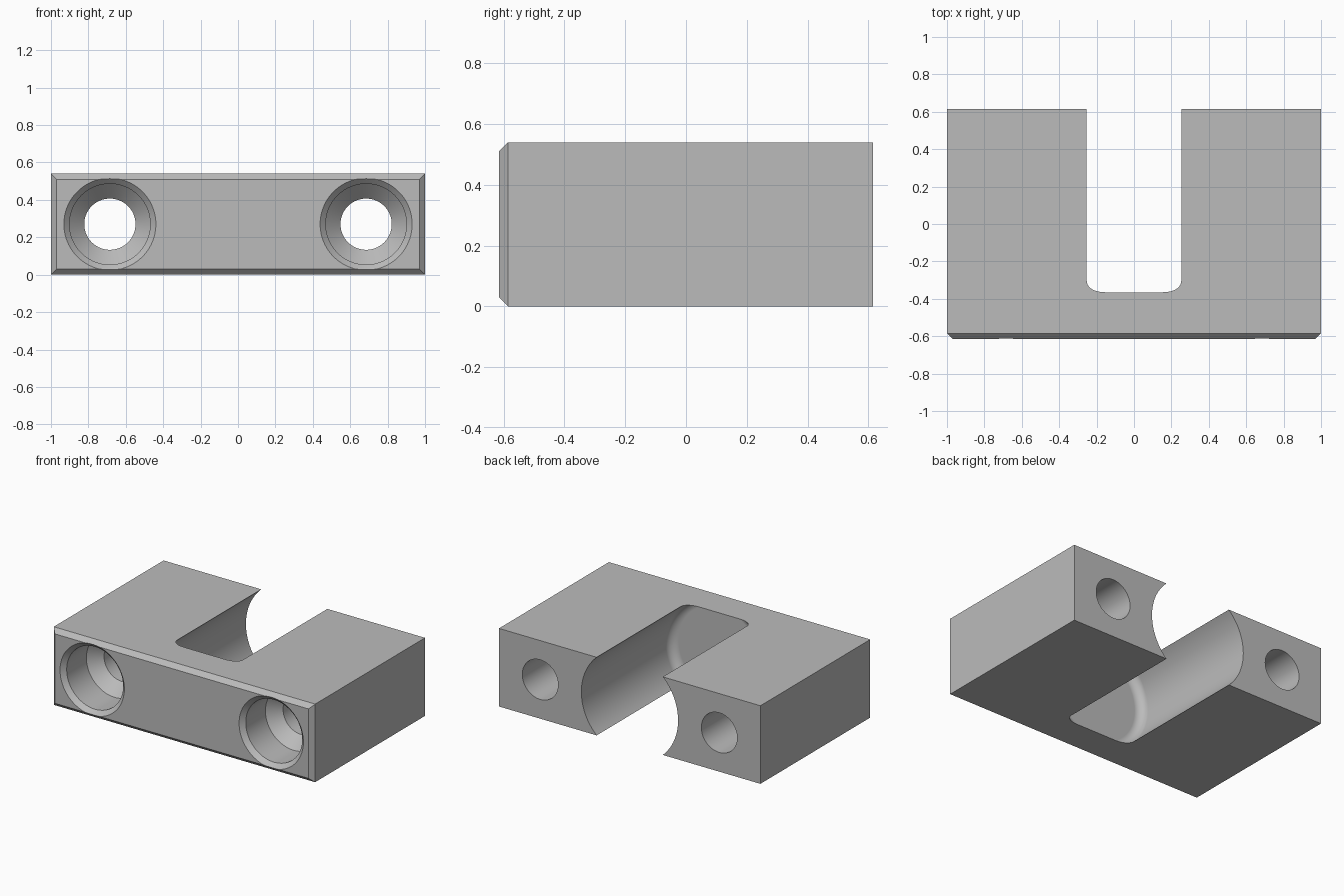
import bpy, bmesh, math
from mathutils import Matrix, Vector

if "Cube" in bpy.data.objects:
    bpy.data.objects.remove(bpy.data.objects["Cube"], do_unlink=True)

HEIGHT, HALF_DEPTH, CHAMFER = 0.54, 0.615, 0.03
MID = HEIGHT / 2
FRONT = -HALF_DEPTH

grey = bpy.data.materials.new("plain grey")
grey.use_nodes = True
grey.diffuse_color = (0.5, 0.5, 0.5, 1)
grey.node_tree.nodes["Principled BSDF"].inputs["Base Color"].default_value = (0.5, 0.5, 0.5, 1)


def make_object(name, bm):
    bmesh.ops.recalc_face_normals(bm, faces=bm.faces)
    mesh = bpy.data.meshes.new(name)
    bm.to_mesh(mesh)
    bm.free()
    mesh.materials.append(grey)
    obj = bpy.data.objects.new(name, mesh)
    bpy.context.collection.objects.link(obj)
    return obj


def lathe_cutter(name, x, profile, sides=96):
    """Closed solid turned about a front-to-back axis; profile is (radius, y)."""
    bm = bmesh.new()
    rings = []
    for radius, y in profile:
        rings.append([bm.verts.new((x + radius * math.cos(math.tau * i / sides), y,
                                    MID + radius * math.sin(math.tau * i / sides)))
                      for i in range(sides)])
    for a, b in zip(rings, rings[1:]):
        for i in range(sides):
            j = (i + 1) % sides
            bm.faces.new((a[i], a[j], b[j], b[i]))
    bm.faces.new(rings[0])
    bm.faces.new(rings[-1])
    obj = make_object(name, bm)
    obj.hide_render = True
    return obj


# Block with the front face chamfered all round
bm = bmesh.new()
bmesh.ops.create_cube(bm, size=1, matrix=Matrix.Translation((0, 0, MID))
                      @ Matrix.Diagonal(Vector((2, 2 * HALF_DEPTH, HEIGHT, 1))))
front_edges = [e for e in bm.edges if all(v.co.y < FRONT + 0.01 for v in e.verts)]
bmesh.ops.bevel(bm, geom=front_edges, offset=CHAMFER, segments=1, affect='EDGES')
block = make_object("mounting_block", bm)

# Round channel open to the back, with a filleted end
BORE, FILLET, END, STEPS = 0.37, 0.06, -0.365, 10
channel = []
for i in range(STEPS + 1):
    a = math.pi / 2 * i / STEPS
    channel.append((BORE - FILLET + FILLET * math.sin(a), END + FILLET - FILLET * math.cos(a)))
channel.append((BORE, HALF_DEPTH + 0.1))
cutters = [lathe_cutter("channel_cutter", 0, channel)]

# Bolt holes: chamfered mouth, counterbore, conical seat, through hole
hole = [(0.266, FRONT - 0.02), (0.216, FRONT + CHAMFER), (0.216, -0.37),
        (0.137, -0.29), (0.137, HALF_DEPTH + 0.1)]
for side, x in (("right", -0.685), ("left", 0.685)):
    cutters.append(lathe_cutter(side + "_hole_cutter", x, hole))

bpy.ops.object.select_all(action='DESELECT')
block.select_set(True)
bpy.context.view_layer.objects.active = block
for cutter in cutters:
    mod = block.modifiers.new(cutter.name, 'BOOLEAN')
    mod.operation = 'DIFFERENCE'
    mod.solver = 'EXACT'
    mod.object = cutter
    bpy.ops.object.modifier_apply(modifier=mod.name)
for cutter in cutters:
    bpy.data.objects.remove(cutter, do_unlink=True)

# Smooth bores with crisp edges
bpy.ops.object.shade_smooth_by_angle(angle=math.radians(30))
weighted = block.modifiers.new("weighted normals", 'WEIGHTED_NORMAL')
weighted.keep_sharp = True
